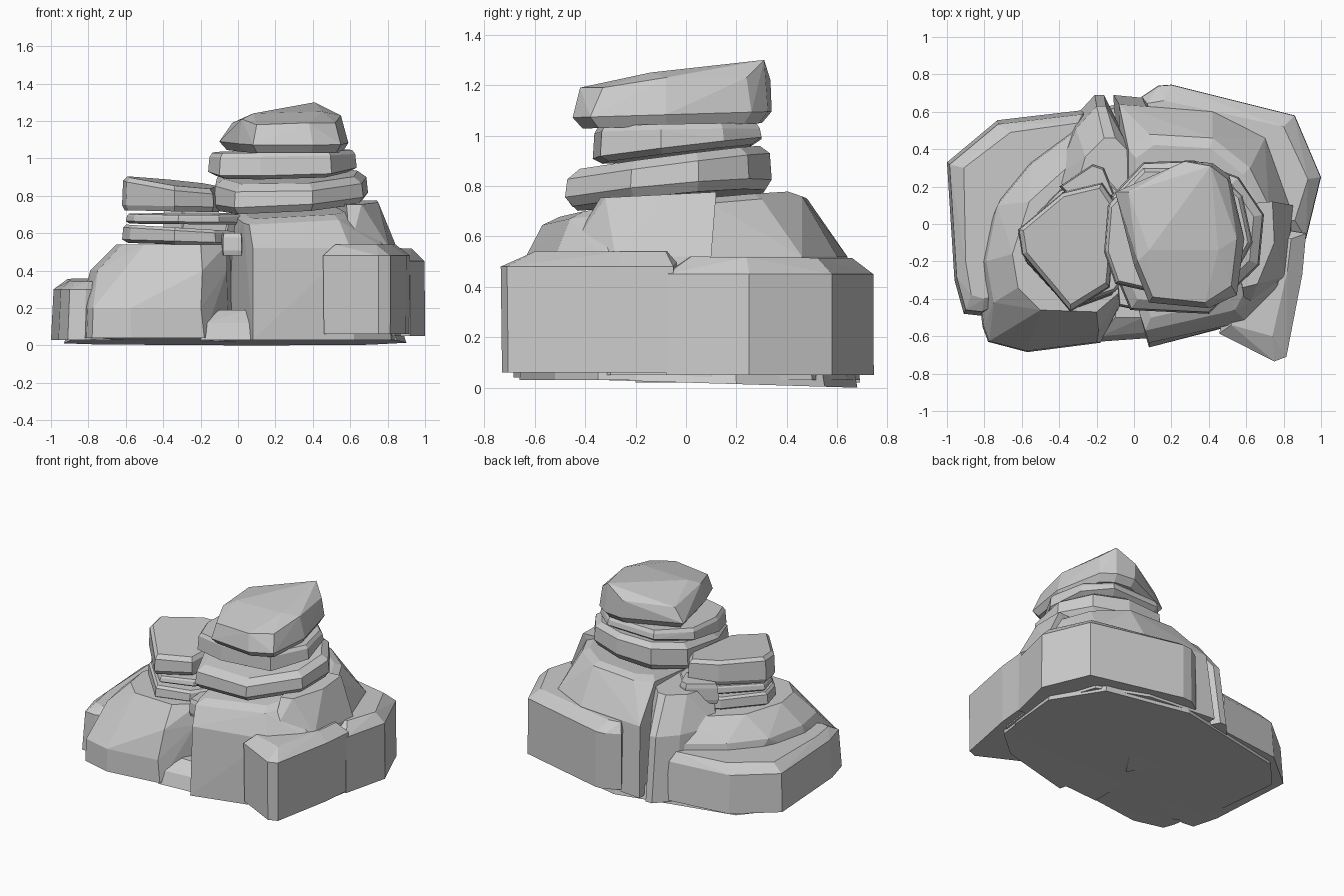
import bpy, bmesh, math


def ring(z, tx, ty, pts, s=1.0):
    """Outline lying on the tilted plane z + tx*x + ty*y, optionally shrunk about its centre."""
    cx = sum(p[0] for p in pts) / len(pts)
    cy = sum(p[1] for p in pts) / len(pts)
    out = []
    for x, y in pts:
        x, y = cx + (x - cx) * s, cy + (y - cy) * s
        out.append((x, y, z + tx * x + ty * y))
    return out


def rock(name, *rings):
    """Faceted stone: convex hull around its rings, with near-coplanar faces merged."""
    bm = bmesh.new()
    for r in rings:
        for co in r:
            bm.verts.new(co)
    bmesh.ops.convex_hull(bm, input=bm.verts[:])
    loose = [v for v in bm.verts if not v.link_faces]
    bmesh.ops.delete(bm, geom=loose, context='VERTS')
    bmesh.ops.dissolve_limit(bm, angle_limit=math.radians(3), verts=bm.verts[:], edges=bm.edges[:])
    bmesh.ops.recalc_face_normals(bm, faces=bm.faces[:])
    me = bpy.data.meshes.new(name)
    bm.to_mesh(me)
    bm.free()
    ob = bpy.data.objects.new(name, me)
    bpy.context.collection.objects.link(ob)
    return ob


def slab(name, pts, bottom, top, low=0.93, high=0.9):
    """Loose flat stone: two full rings with shrunk rings below and above."""
    (b, bx, by), (t, tx, ty) = bottom, top
    h = t - b
    return rock(name, ring(b, bx, by, pts, low), ring(b + h * .22, bx, by, pts),
                ring(t - h * .2, tx, ty, pts, .98), ring(t, tx, ty, pts, high))


# Ground plate closing the underside
base = [(-.88, -.42), (-.55, -.62), (.1, -.6), (.6, -.52), (.85, -.2), (.9, .2),
        (.7, .55), (.1, .68), (-.3, .6), (-.75, .5), (-.93, .3)]
rock("ground_plate", ring(.02, 0, -.03, base), ring(.1, 0, 0, base, .97))

# Low ledge at the back left
ledge = [(-1, .33), (-.73, .555), (-.26, .61), (-.1, .3), (-.4, -.3), (-.82, -.49), (-.91, -.48), (-.96, -.3)]
ledge_top = [(-.91, .3), (-.66, .49), (-.3, .54), (-.2, .3), (-.45, -.2), (-.8, -.4), (-.87, -.38), (-.9, -.2)]
rock("left_ledge", ring(.03, 0, 0, ledge), ring(.3, 0, 0, ledge, .96), ring(.35, 0, .02, ledge_top))

# Front left boulder
boulder = [(-.85, -.2), (-.81, -.55), (-.78, -.63), (-.57, -.685), (-.18, -.635), (-.05, -.4), (0, .4), (-.28, .58), (-.6, .35)]
boulder_mid = [(-.79, -.2), (-.75, -.42), (-.57, -.53), (-.36, -.55), (-.19, -.57), (-.06, -.4), (0, .4), (-.28, .52), (-.55, .32), (-.73, .1)]
boulder_top = [(-.65, -.16), (-.62, -.34), (-.5, -.46), (-.2, -.47), (-.06, -.35), (0, .3), (-.25, .4), (-.56, .12)]
rock("front_left_boulder", ring(.04, 0, 0, boulder), ring(.2, 0, 0, boulder[:5], .96),
     ring(.4, 0, 0, boulder_mid), ring(.54, 0, 0, boulder_top))

# Tower: main body, and a second column split off by a groove at the back
tower = [(.08, -.66), (.62, -.52), (.82, -.35), (.88, .1), (.75, .5), (.4, .64), (-.11, .69), (-.08, 0), (.04, -.5)]
tower_mid = [(.08, -.635), (.6, -.52), (.78, -.34), (.83, .1), (.7, .46), (.42, .6), (-.08, .64), (-.06, 0), (.04, -.5)]
tower_top = [(.06, -.57), (.54, -.46), (.68, -.2), (.72, .1), (.62, .3), (.42, .46), (.08, .48), (-.03, .4), (-.03, 0), (.03, -.48)]
rock("tower_body", ring(.03, 0, 0, tower), ring(.52, 0, 0, tower_mid),
     ring(.7, .03, .1, tower_top), ring(.725, .03, .1, tower_top, .88))
column = [(-.16, .69), (-.21, .69), (-.32, .57), (-.46, .28), (-.1, -.2), (.1, .1), (-.04, .45)]
column_mid = [(-.15, .63), (-.2, .63), (-.31, .51), (-.42, .25), (-.1, -.2), (.1, .1), (-.03, .4)]
column_top = [(-.1, .46), (-.16, .46), (-.26, .36), (-.32, .15), (-.05, -.2), (.15, 0), (0, .36)]
rock("tower_back_column", ring(.02, 0, 0, column), ring(.47, 0, 0, column_mid), ring(.7, .05, .02, column_top))
rock("tower_right_column", ring(.05, 0, 0, [(.6, -.5), (.84, -.3), (.88, 0), (.5, 0)]),
     ring(.52, 0, 0, [(.6, -.48), (.81, -.28), (.85, .1), (.5, .1)]),
     ring(.77, 0, .05, [(.58, -.34), (.66, -.32), (.75, -.1), (.74, .12), (.5, .1)]))

# Back right ledge
back = [(.04, .68), (.13, .74), (.2, .745), (.86, .58), (1, .25), (.92, -.08), (.6, -.05), (.2, .3)]
back_top = [(.07, .645), (.16, .66), (.8, .52), (.93, .24), (.86, .02), (.6, 0), (.2, .3)]
rock("back_right_ledge", ring(.05, 0, 0, back), ring(.45, 0, 0, back, .995), ring(.52, 0, -.01, back_top))

# Front right block
block = [(.455, -.585), (.75, -.735), (.815, -.71), (.9, -.27), (.92, -.05), (.6, 0)]
block_top = [(.52, -.54), (.74, -.6), (.82, -.25), (.84, -.08), (.6, 0)]
rock("front_right_block", ring(.06, 0, 0, block, .985), ring(.48, 0, 0, block), ring(.54, 0, 0, block_top))

# Small stones in the front gap
rock("gap_stone", ring(.03, 0, 0, [(-.2, -.63), (.08, -.61), (.1, -.3), (-.2, -.3)]),
     ring(.12, 0, 0, [(-.18, -.6), (.06, -.58), (.1, -.3), (-.2, -.3)]),
     ring(.19, 0, 0, [(-.1, -.5), (.05, -.5), (.08, -.3), (-.1, -.3)]))
slab("gap_wedge", [(-.08, -.44), (.02, -.46), (.04, -.2), (-.1, -.2)], (.48, 0, 0), (.6, 0, 0))

# Left stack of three loose slabs
stack = [(-.62, -.05), (-.58, -.2), (-.34, -.46), (-.12, -.38), (.0, -.2), (-.06, .15), (-.17, .27), (-.4, .18)]
slab("left_slab_low", stack, (.53, -.03, 0), (.61, -.06, 0), .9, .93)
slab("left_slab_mid", [(x + .02, y * .95) for x, y in stack], (.645, -.01, 0), (.705, 0, .02), .94, .95)
cap = [(-.62, -.03), (-.6, -.16), (-.34, -.47), (-.13, -.34), (-.09, .1), (-.17, .22), (-.38, .17)]
slab("left_slab_cap", cap, (.71, -.02, 0), (.835, -.12, .05), .95, .9)
slab("left_chip", [(-.4, .2), (-.22, .32), (-.16, .3), (-.1, .15), (-.3, .1)], (.6, 0, 0), (.74, 0, 0))

# Right stack on the tower
slab_a = [(-.13, -.2), (-.02, -.46), (.4, -.48), (.67, -.22), (.695, .05), (.56, .25), (.32, .34), (.05, .33), (-.12, .15)]
slab("right_slab_low", slab_a, (.74, .05, .09), (.915, .02, .13), .93, .87)
slab_b = [(-.16, -.15), (-.1, -.32), (.12, -.37), (.5, -.34), (.635, -.1), (.58, .15), (.42, .3), (.05, .3), (-.14, .1)]
slab("right_slab_mid", slab_b, (.925, .02, .12), (1.035, .02, .02), .88, .94)

# Top stone with its raised back corner
top_foot = [(-.1, .17), (.28, .34), (.42, .325), (.51, .26), (.59, -.08), (.55, -.38), (.4, -.45), (.08, -.42), (.0, -.22)]
rock("top_stone", ring(1.04, 0, .03, top_foot, .9), ring(1.085, 0, .03, top_foot),
     [(-.03, .17, 1.19), (.27, .335, 1.22), (.41, .31, 1.3), (.5, .24, 1.23), (.55, -.08, 1.23),
      (.52, -.33, 1.19), (.38, -.42, 1.19), (.1, -.39, 1.18), (.02, -.2, 1.21), (.08, -.14, 1.24), (.45, -.14, 1.25)])
